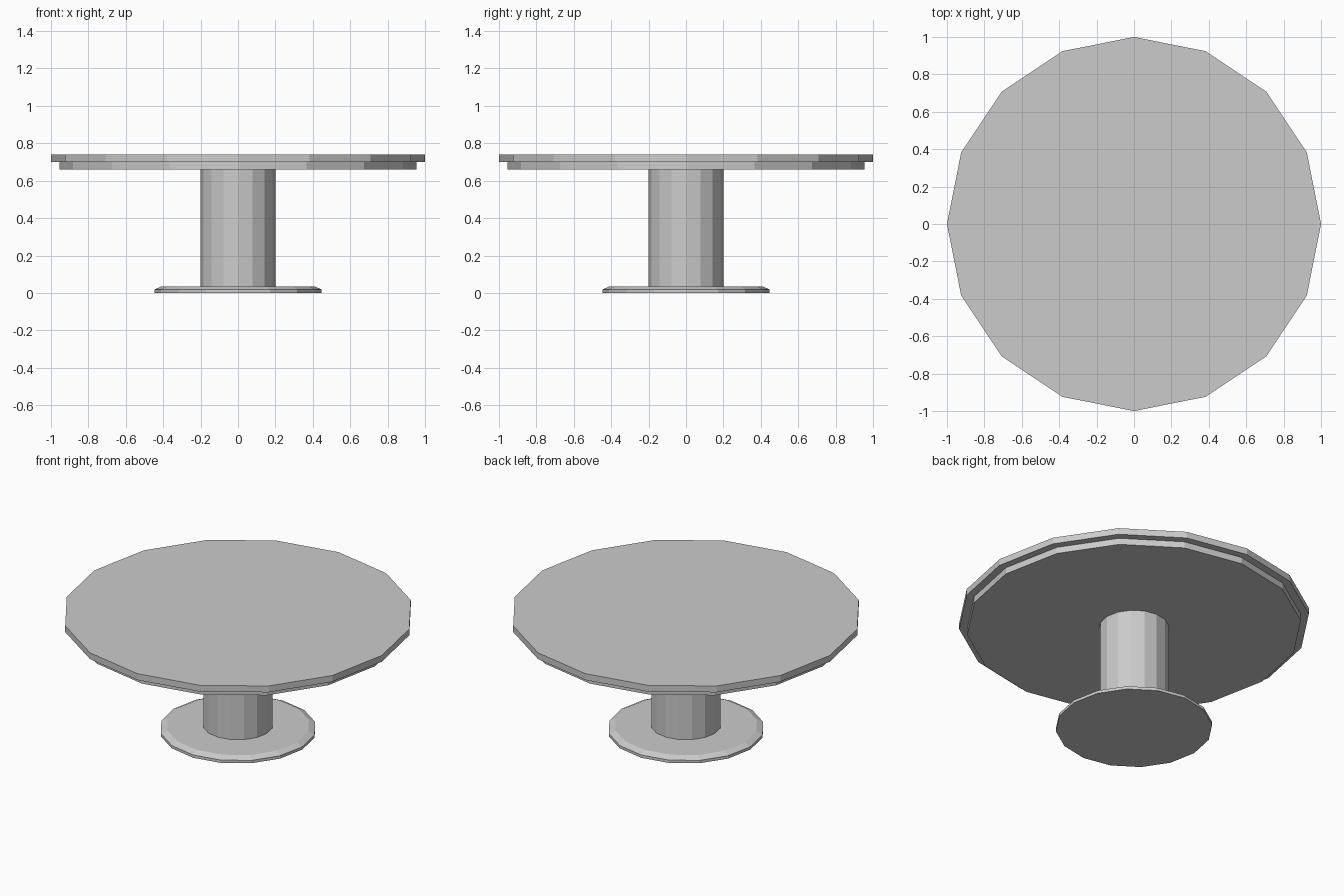
import bpy
import bmesh
from math import cos, sin, pi

cube = bpy.data.objects.get("Cube")
if cube:
    bpy.data.objects.remove(cube, do_unlink=True)

SIDES = 16

# Single plain grey finish
grey = bpy.data.materials.new("plain grey")
grey.use_nodes = True
colour = (0.6, 0.6, 0.6, 1.0)
grey.diffuse_color = colour
grey.node_tree.nodes["Principled BSDF"].inputs["Base Color"].default_value = colour


def turned_part(name, profile):
    """Closed faceted solid from (radius, height) rings, bottom to top."""
    bm = bmesh.new()
    rings = []
    for r, z in profile:
        angles = [2 * pi * i / SIDES for i in range(SIDES)]
        rings.append([bm.verts.new((r * cos(a), r * sin(a), z)) for a in angles])
    for low, high in zip(rings, rings[1:]):
        for i in range(SIDES):
            j = (i + 1) % SIDES
            bm.faces.new((low[i], low[j], high[j], high[i]))
    bm.faces.new(rings[0][::-1])
    bm.faces.new(rings[-1])
    mesh = bpy.data.meshes.new(name)
    bm.to_mesh(mesh)
    bm.free()
    mesh.materials.append(grey)
    obj = bpy.data.objects.new(name, mesh)
    bpy.context.collection.objects.link(obj)
    return obj


# Foot plate with a chamfered rim
turned_part("base_plate", [(0.447, 0), (0.447, 0.018), (0.41, 0.035)])
# Central pillar
turned_part("column", [(0.2, 0.035), (0.2, 0.66)])
# Tabletop: stepped underside and wider slab in one solid
turned_part("tabletop", [(0.954, 0.66), (0.954, 0.7), (1, 0.7), (1, 0.74)])
